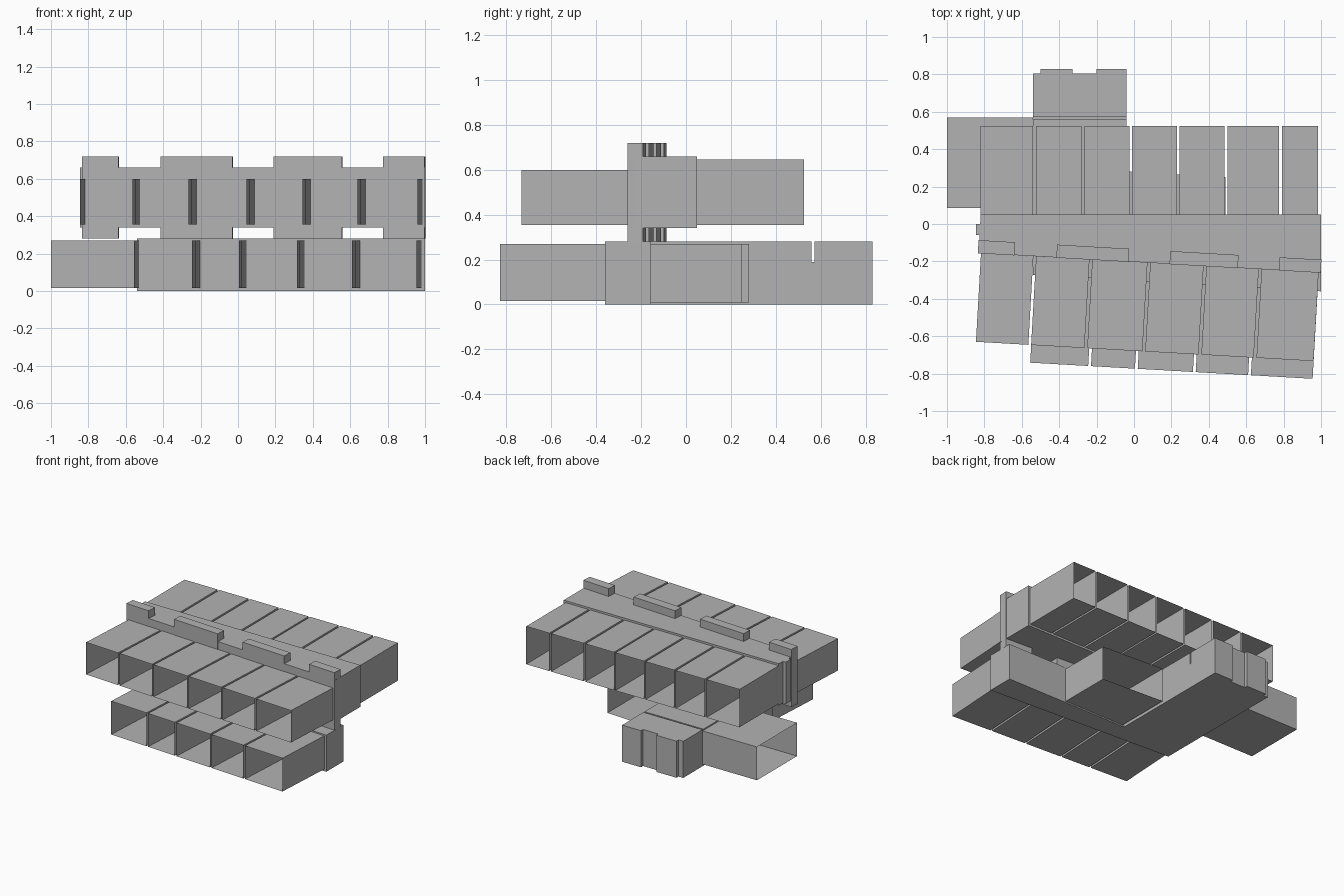
import bpy, bmesh

cube = bpy.data.objects.get("Cube")
if cube:
    bpy.data.objects.remove(cube, do_unlink=True)

grey = bpy.data.materials.new("plain_grey")
grey.use_nodes = True
COLOUR = (0.45, 0.45, 0.45, 1)
grey.diffuse_color = COLOUR
grey.node_tree.nodes["Principled BSDF"].inputs["Base Color"].default_value = COLOUR

SLOPE = -0.057  # slant of the front rows


def prism(name, outline, low, high, open_sides=()):
    """Extrude a counter-clockwise footprint; listed sides stay open."""
    bm = bmesh.new()
    bottom = [bm.verts.new((x, y, low)) for x, y in outline]
    top = [bm.verts.new((x, y, high)) for x, y in outline]
    bm.faces.new(bottom[::-1])
    bm.faces.new(top)
    n = len(outline)
    for i in range(n):
        if i not in open_sides:
            j = (i + 1) % n
            bm.faces.new((bottom[i], bottom[j], top[j], top[i]))
    mesh = bpy.data.meshes.new(name)
    bm.to_mesh(mesh)
    bm.free()
    mesh.materials.append(grey)
    obj = bpy.data.objects.new(name, mesh)
    bpy.context.collection.objects.link(obj)
    return obj


def rect(x0, x1, y0, y1):
    return [(x0, y0), (x1, y0), (x1, y1), (x0, y1)]


def slanted(x0, x1, start, depth):
    """Slanted cell footprint; start gives the front edge at x = 0."""
    shift = -SLOPE * depth
    a, b = start + SLOPE * x0, start + SLOPE * x1
    return [(x0, a), (x1, b), (x1 + shift, b + depth), (x0 + shift, a + depth)]


# Upper spine with a small step on its end
prism("upper_spine", [(-0.83, -0.155), (1, -0.26), (1, 0.05), (-0.82, 0.05),
                      (-0.825, -0.06), (-0.845, -0.06)][:4], 0.34, 0.66)
prism("upper_end_step", rect(-0.845, -0.82, -0.06, 0.0), 0.34, 0.66)

# Raised and hanging tabs along the front of the spine
for x0, x1 in ((-0.835, -0.64), (-0.415, -0.03), (0.19, 0.555), (0.775, 0.998)):
    prism("spine_tab", slanted(x0, x1, -0.204, 0.07), 0.28, 0.72)

# Upper front cells, open to the front
for x0, x1 in ((-0.845, -0.565), (-0.55, -0.265), (-0.25, 0.045),
               (0.06, 0.345), (0.36, 0.64), (0.655, 0.96)):
    prism("upper_front_cell", slanted(x0, x1, -0.678, 0.474), 0.355, 0.60, (0, 2))

# Upper rear cells, open to the back
for x0, x1 in ((-0.82, -0.54), (-0.525, -0.28), (-0.265, -0.025), (-0.01, 0.23),
               (0.243, 0.485), (0.5, 0.775), (0.79, 0.985)):
    prism("upper_rear_cell", rect(x0, x1, 0.05, 0.525), 0.355, 0.645, (0, 2))

# Lower spine and its deep wing
prism("lower_spine", [(-0.54, -0.272), (1, -0.36), (1, -0.155), (-0.04, -0.155),
                      (-0.04, 0.56), (-0.54, 0.56)], 0, 0.28)
prism("wing_groove_floor", rect(-0.54, -0.04, 0.56, 0.572), 0, 0.19)
prism("wing_rear_block", [(-0.54, 0.572), (-0.04, 0.572), (-0.04, 0.83), (-0.20, 0.83),
                          (-0.20, 0.805), (-0.33, 0.805), (-0.33, 0.83), (-0.50, 0.83),
                          (-0.50, 0.805), (-0.54, 0.805)], 0, 0.28)

# Lower front cells, open to the front
for x0, x1 in ((-0.555, -0.245), (-0.23, 0.005), (0.02, 0.315),
               (0.33, 0.61), (0.625, 0.955)):
    prism("lower_front_cell", slanted(x0, x1, -0.773, 0.473), 0.015, 0.27, (0, 2))

# Lower rear cell and the side cell
prism("lower_rear_cell", [(-0.025, -0.155), (0.49, -0.155), (0.49, 0.25), (-0.025, 0.28)],
      0.01, 0.27, (0, 2))
prism("lower_side_cell", rect(-1, -0.54, 0.085, 0.57), 0.015, 0.27, (1, 3))
